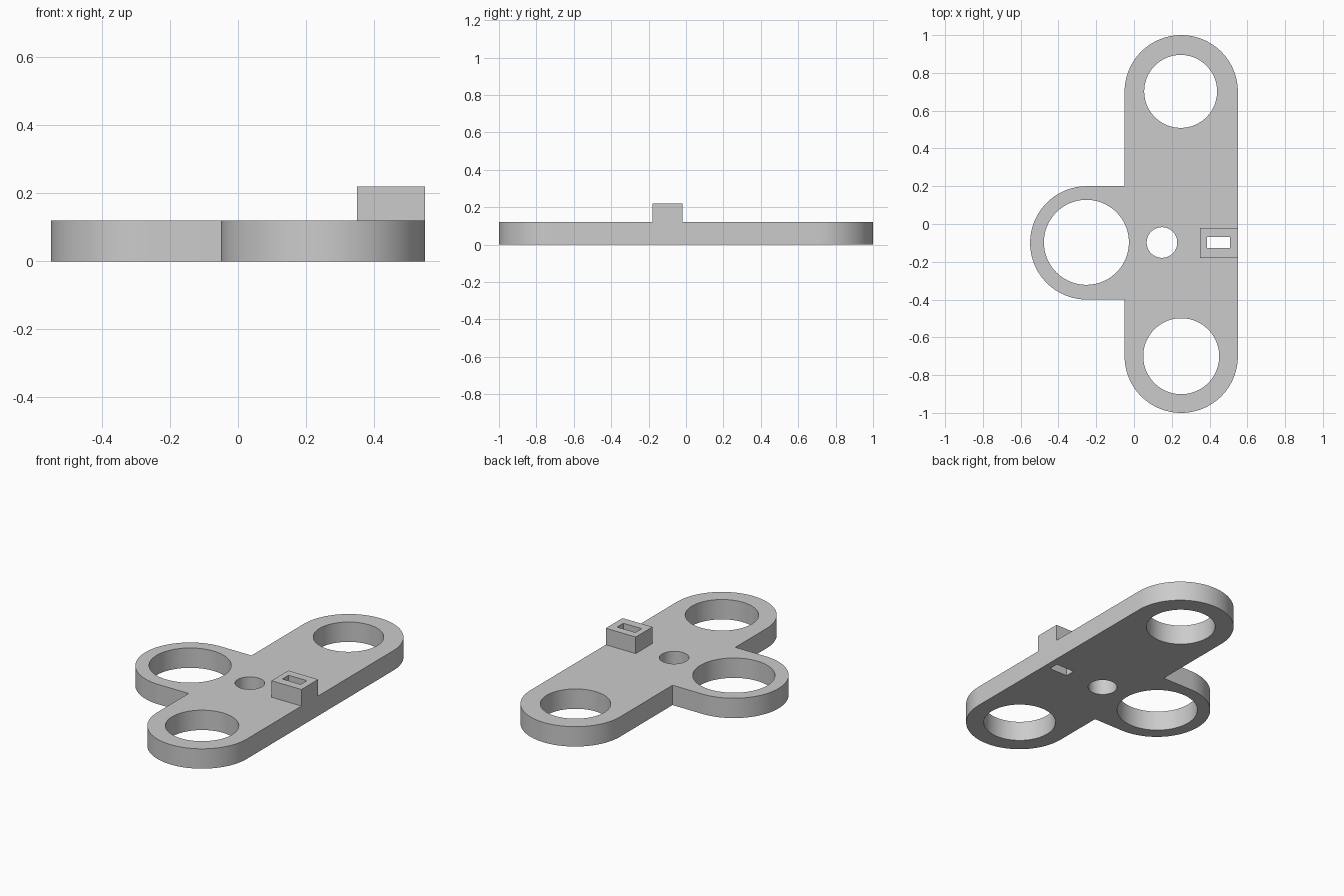
import bpy
import bmesh
from math import cos, sin, pi, radians

cube = bpy.data.objects.get("Cube")
if cube:
    bpy.data.objects.remove(cube, do_unlink=True)

# Single grey material
GREY = (0.6, 0.6, 0.6, 1)
grey = bpy.data.materials.new("plain grey")
grey.use_nodes = True
grey.diffuse_color = GREY
grey.node_tree.nodes["Principled BSDF"].inputs["Base Color"].default_value = GREY


def arc(cx, cy, r, start, sweep, steps):
    """Points along an arc, end points included."""
    angles = [radians(start + sweep * i / steps) for i in range(steps + 1)]
    return [(cx + r * cos(a), cy + r * sin(a)) for a in angles]


def circle(cx, cy, r, steps=96):
    return arc(cx, cy, r, 0, 360, steps)[:-1]


def rectangle(cx, cy, w, d):
    return [(cx + sx * w / 2, cy + sy * d / 2)
            for sx, sy in ((-1, -1), (1, -1), (1, 1), (-1, 1))]


def extruded_shape(name, loops, bottom, top):
    """Fill an outline with holes and extrude it upward."""
    bm = bmesh.new()
    for loop in loops:
        verts = [bm.verts.new((x, y, bottom)) for x, y in loop]
        for i, v in enumerate(verts):
            bm.edges.new((verts[i - 1], v))
    bmesh.ops.triangle_fill(bm, use_beauty=True, use_dissolve=False,
                            edges=bm.edges[:], normal=(0, 0, 1))
    result = bmesh.ops.extrude_face_region(bm, geom=bm.faces[:], use_keep_orig=True)
    raised = [g for g in result["geom"] if isinstance(g, bmesh.types.BMVert)]
    bmesh.ops.translate(bm, verts=raised, vec=(0, 0, top - bottom))
    bmesh.ops.recalc_face_normals(bm, faces=bm.faces[:])
    mesh = bpy.data.meshes.new(name)
    bm.to_mesh(mesh)
    bm.free()
    mesh.materials.append(grey)
    obj = bpy.data.objects.new(name, mesh)
    bpy.context.collection.objects.link(obj)
    bpy.ops.object.select_all(action="DESELECT")
    obj.select_set(True)
    bpy.context.view_layer.objects.active = obj
    bpy.ops.object.shade_smooth_by_angle(angle=radians(30))
    return obj


THICKNESS = 0.12
ARM_RADIUS = 0.3
BAR_X, BAR_Y = 0.25, 0.7
SIDE_X, SIDE_Y = -0.25, -0.1
inner_x = BAR_X - ARM_RADIUS

# Plate: long rounded bar with one rounded side arm
outline = arc(BAR_X, BAR_Y, ARM_RADIUS, 0, 180, 48)
outline += [(inner_x, SIDE_Y + ARM_RADIUS)]
outline += arc(SIDE_X, SIDE_Y, ARM_RADIUS, 90, 180, 48)
outline += [(inner_x, SIDE_Y - ARM_RADIUS)]
outline += arc(BAR_X, -BAR_Y, ARM_RADIUS, 180, 180, 48)

# Round openings and the slot that runs through plate and block
holes = [circle(0.247, 0.702, 0.193), circle(BAR_X, -BAR_Y, 0.201),
         circle(-0.252, -0.097, 0.225), circle(0.148, -0.098, 0.081)]
slot = rectangle(0.447, -0.098, 0.122, 0.06)
extruded_shape("plate", [outline, *holes, slot], 0, THICKNESS)

# Slotted block on the edge of the plate
extruded_shape("slotted_block", [rectangle(0.45, -0.1, 0.2, 0.16), slot],
               THICKNESS, 0.22)
